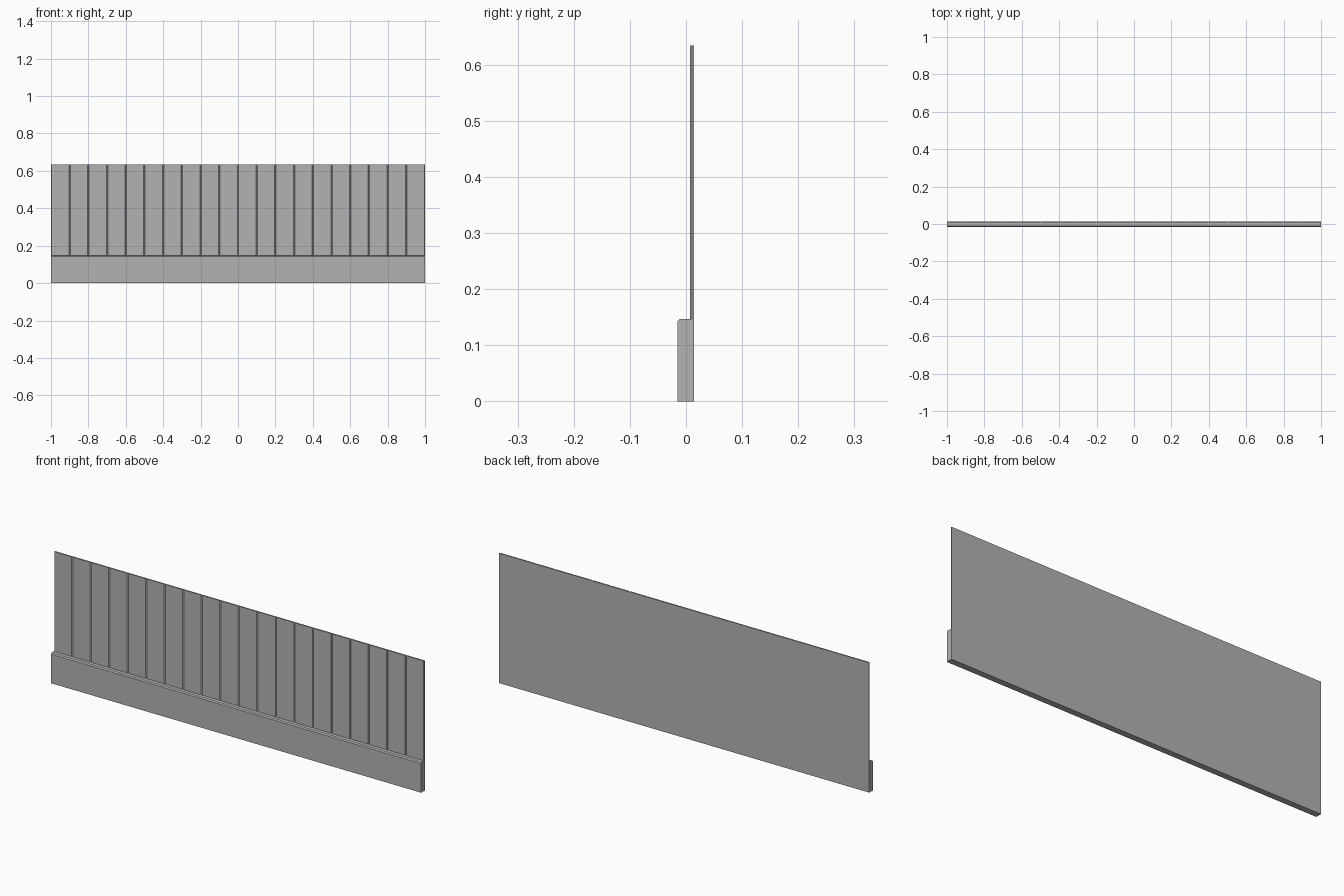
import bpy
import bmesh

cube = bpy.data.objects.get("Cube")
if cube:
    bpy.data.objects.remove(cube)

# One plain grey finish
grey = bpy.data.materials.new("plain_grey")
grey.use_nodes = True
colour = (0.45, 0.45, 0.45, 1)
grey.diffuse_color = colour
grey.node_tree.nodes["Principled BSDF"].inputs["Base Color"].default_value = colour


def extrude_profile(name, points, direction):
    """Extrude a closed outline of 3D points along a direction."""
    bm = bmesh.new()
    face = bm.faces.new([bm.verts.new(p) for p in points])
    result = bmesh.ops.extrude_face_region(bm, geom=[face], use_keep_orig=True)
    moved = [g for g in result["geom"] if isinstance(g, bmesh.types.BMVert)]
    bmesh.ops.translate(bm, verts=moved, vec=direction)
    bmesh.ops.recalc_face_normals(bm, faces=bm.faces)
    mesh = bpy.data.meshes.new(name)
    bm.to_mesh(mesh)
    bm.free()
    mesh.materials.append(grey)
    obj = bpy.data.objects.new(name, mesh)
    bpy.context.collection.objects.link(obj)
    return obj


# Overall sizes
HALF = 1.0
HEIGHT = 0.634
BACK, FACE, GROOVE_Y = 0.0145, 0.0075, 0.0105
FRONT = -0.0155
PLANKS = 20
GROOVE = 0.004
pitch = 2 * HALF / PLANKS

# Boarded panel: V-grooved outline seen from above, raised to full height
outline = [(HALF, BACK, 0), (-HALF, BACK, 0)]
for i in range(PLANKS):
    left = -HALF + i * pitch
    outline += [(left, GROOVE_Y, 0),
                (left + GROOVE, FACE, 0),
                (left + pitch - GROOVE, FACE, 0)]
outline.append((HALF, GROOVE_Y, 0))
extrude_profile("boarded_panel", outline, (0, 0, HEIGHT))

# Skirting board with a small chamfer along its top front edge
top, inner, chamfer = 0.147, 0.0125, 0.005
skirting = [(FRONT, 0), (inner, 0), (inner, top),
            (FRONT + chamfer, top), (FRONT, top - chamfer)]
extrude_profile("skirting_board", [(-HALF, y, z) for y, z in skirting], (2 * HALF, 0, 0))
